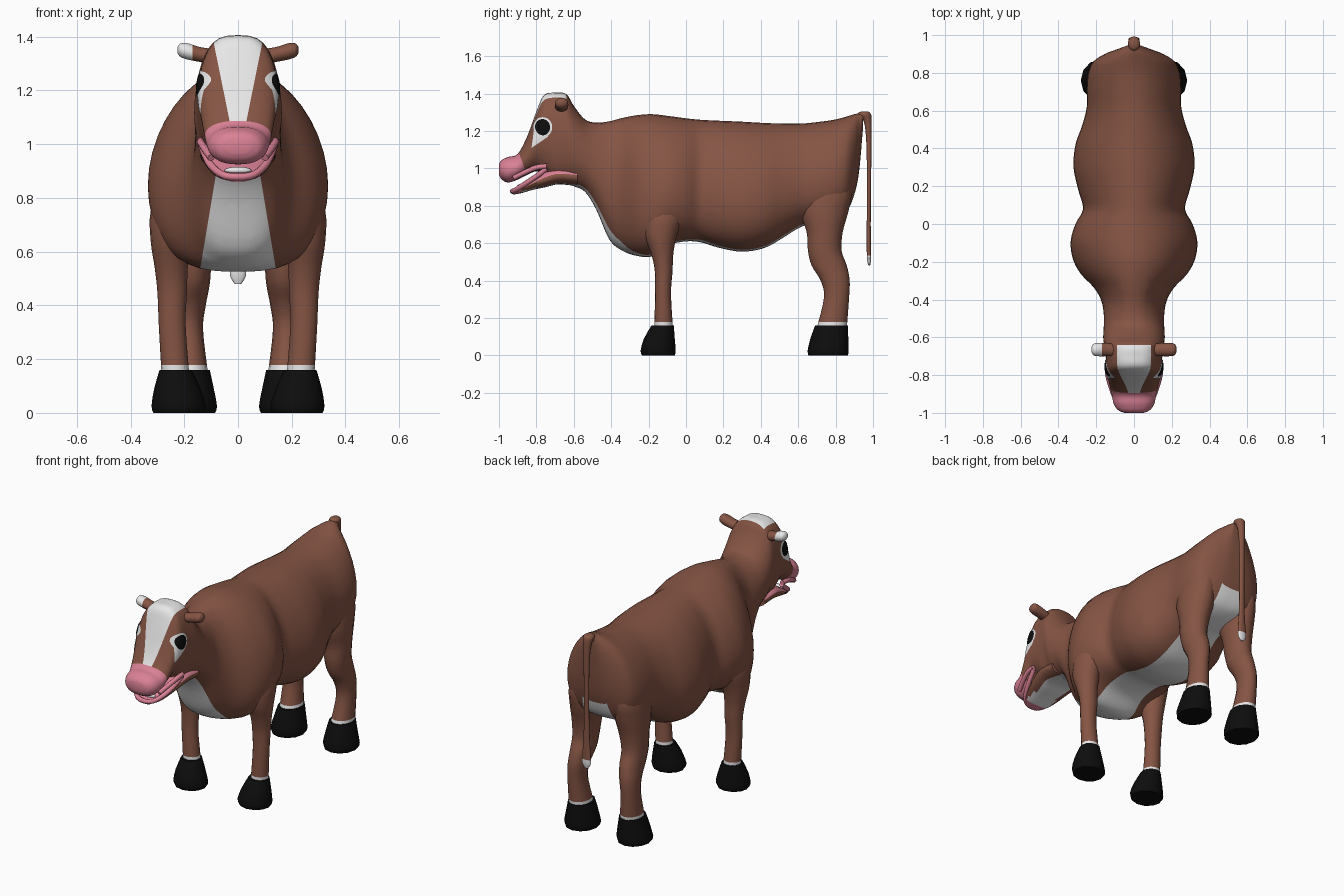
import bpy, bmesh, math
from mathutils import Vector
from mathutils.bvhtree import BVHTree

if "Cube" in bpy.data.objects:
    bpy.data.objects.remove(bpy.data.objects["Cube"])


def material(name, rgb):
    m = bpy.data.materials.new(name)
    m.diffuse_color = (*rgb, 1)
    m.use_nodes = True
    m.node_tree.nodes["Principled BSDF"].inputs["Base Color"].default_value = m.diffuse_color
    return m


BROWN, WHITE, BLACK, PINK, DEEP = range(5)
MATS = [material("brown_hide", (0.235, 0.09, 0.058)), material("white_hide", (0.8, 0.8, 0.8)),
        material("black_hoof", (0.004, 0.004, 0.004)), material("pink_skin", (0.70, 0.22, 0.30)),
        material("deep_pink", (0.45, 0.11, 0.16))]


def finish(name, bm, rule, angle=40):
    """Turn a bmesh into a smooth object, colouring faces by rule(centre, normal)."""
    bmesh.ops.recalc_face_normals(bm, faces=bm.faces)
    bm.normal_update()
    for f in bm.faces:
        f.material_index = rule(f.calc_center_median(), f.normal)
    me = bpy.data.meshes.new(name)
    bm.to_mesh(me)
    bm.free()
    for m in MATS:
        me.materials.append(m)
    ob = bpy.data.objects.new(name, me)
    bpy.context.collection.objects.link(ob)
    bpy.ops.object.select_all(action='DESELECT')
    ob.select_set(True)
    bpy.context.view_layer.objects.active = ob
    bpy.ops.object.shade_smooth_by_angle(angle=math.radians(angle))


def smooth_rows(rows, n):
    """Catmull-Rom interpolation between stations."""
    out = []
    for i in range(len(rows) - 1):
        p0, p1, p2, p3 = rows[max(i - 1, 0)], rows[i], rows[i + 1], rows[min(i + 2, len(rows) - 1)]
        for k in range(n):
            t = k / n
            out.append([0.5 * (2 * b + (c - a) * t + (2 * a - 5 * b + 4 * c - d) * t * t
                               + (3 * b - a - 3 * c + d) * t ** 3)
                        for a, b, c, d in zip(p0, p1, p2, p3)])
    out.append(list(rows[-1]))
    return out


def skin_loops(loops):
    """Bridge rings of points and cap both ends."""
    bm = bmesh.new()
    loops = [[bm.verts.new(p) for p in loop] for loop in loops]
    for a, b in zip(loops, loops[1:]):
        for k in range(len(a)):
            bm.faces.new((a[k - 1], a[k], b[k], b[k - 1]))
    bm.faces.new(loops[0])
    bm.faces.new(loops[-1])
    return bm


def loft(rows, ring, sides, n=4):
    return skin_loops([[ring(r, 2 * math.pi * k / sides) for k in range(sides)] for r in smooth_rows(rows, n)])


def ramp(v, a, b):
    return min(1, max(0, (v - a) / (b - a)))


def ring_y(r, a):
    """Section across y (y, bottom, top, half width): boxy head, pear-shaped trunk."""
    y, z0, z1, w = r
    pear = 1 + .4 * ramp(y, -.54, -.26)
    square = .8 + .2 * ramp(y, -.60, -.34) - .18 * max(0, 1 - abs(y + .7) / .1)
    s = math.sin(a)
    x = w * math.copysign(abs(s) ** square, s)
    return (x, y, z0 + (z1 - z0) * max(0, (1 - math.cos(a)) / 2) ** pear)


def ring_z(r, a):
    """Section across z: z, y front, y back, x inner, x outer."""
    z, y0, y1, x0, x1 = r
    return ((x0 + x1) / 2 + (x1 - x0) / 2 * math.cos(a), (y0 + y1) / 2 + (y1 - y0) / 2 * math.sin(a), z)


def cut(bm, co, no):
    bmesh.ops.bisect_plane(bm, geom=bm.verts[:] + bm.edges[:] + bm.faces[:], plane_co=co, plane_no=no)


# Head and neck stations, then trunk stations, joined in one skin
head = [(-1.0, .965, 1.025, .05), (-.985, .94, 1.045, .085), (-.95, .925, 1.062, .108), (-.90, .94, 1.078, .118),
        (-.85, .965, 1.17, .13), (-.80, .985, 1.305, .143), (-.76, .97, 1.392, .148), (-.70, .93, 1.405, .15),
        (-.64, .92, 1.398, .158), (-.60, .905, 1.335, .163), (-.54, .875, 1.262, .16), (-.48, .78, 1.245, .16)]
trunk = [(-.41, .62, 1.252, .172), (-.34, .56, 1.27, .21), (-.26, .532, 1.285, .285), (-.18, .53, 1.29, .325),
         (-.09, .59, 1.28, .335), (0, .61, 1.268, .31), (.08, .605, 1.26, .27), (.18, .575, 1.255, .295),
         (.30, .555, 1.25, .32), (.42, .575, 1.243, .31), (.52, .63, 1.24, .275), (.62, .69, 1.24, .25),
         (.72, .71, 1.25, .25), (.80, .73, 1.262, .242), (.86, .77, 1.278, .215), (.90, .86, 1.29, .155),
         (.925, .98, 1.295, .09), (.945, 1.2, 1.30, .035)]
bm = loft(head + trunk, ring_y, 40)


def blaze(z):
    return .03 + (z - 1.08) * .203


def bib(z):
    return .08 - (z - .9) * .167


# Cut the hide along the edges of its markings
for s in (-1, 1):
    cut(bm, (s * .03, 0, 1.08), (s, 0, -.203))
    cut(bm, (s * .08, 0, .9), (s, 0, .167))
muzzle_co, muzzle_no = Vector((0, -.89, 1.075)), Vector((0, 1, .35))
cut(bm, muzzle_co, muzzle_no)
cut(bm, (0, -.64, 0), (0, 1, 0))


def body_colour(c, n):
    if (c - muzzle_co).dot(muzzle_no) < 0:
        return PINK
    if c.y < -.64 and c.z > 1.07 and abs(c.x) < blaze(c.z):
        return WHITE
    if abs(c.x) < bib(c.z) and c.z < (.93 if c.y < 0 else .86) and n.z < .3:
        return WHITE
    return BROWN


bmesh.ops.recalc_face_normals(bm, faces=bm.faces)
skin = BVHTree.FromBMesh(bm)
finish("body", bm, body_colour)

# Lower jaw: pink inside the mouth, pale under the chin
jaw = [(-.58, .905, 1.0, .14), (-.68, .915, 1.005, .14), (-.75, .90, .985, .13),
       (-.82, .885, .942, .112), (-.88, .868, .905, .085), (-.925, .86, .885, .045)]
finish("lower_jaw", loft(jaw, ring_y, 24),
       lambda c, n: PINK if n.z > .5 or c.y < -.88 else WHITE if n.z < -.6 and abs(c.x) < .08 else BROWN)


def tube(name, pts, radius, colour):
    """Round strip along a smoothed path of points."""
    path = [Vector(p) for p in smooth_rows(pts, 4)]
    loops = []
    for i, p in enumerate(path):
        t = (path[min(i + 1, len(path) - 1)] - path[max(i - 1, 0)]).normalized()
        u = t.cross(Vector((0, 0, 1))).normalized()
        v = u.cross(t)
        loops.append([p + radius * (u * math.cos(k * math.pi / 4) + v * math.sin(k * math.pi / 4))
                      for k in range(8)])
    finish(name, skin_loops(loops), lambda c, n: colour, 60)


def blob(name, loc, scale, colour):
    bm = bmesh.new()
    bmesh.ops.create_uvsphere(bm, u_segments=20, v_segments=12, radius=1)
    bmesh.ops.scale(bm, vec=scale, verts=bm.verts)
    bmesh.ops.translate(bm, vec=loc, verts=bm.verts)
    finish(name, bm, lambda c, n: colour, 60)


# Lower lip and teeth
half = [(.137, -.745, 1.0), (.122, -.80, .958), (.098, -.86, .918), (.055, -.912, .885)]
tube("lower_lip", half + [(0, -.928, .878)] + [(-x, y, z) for x, y, z in half[::-1]], .014, PINK)
blob("teeth", (0, -.885, .902), (.05, .02, .014), WHITE)


def plate(name, outline, s, lift, bulge, colour):
    """Thin patch dropped sideways onto the head from a (y, z) outline."""
    n = len(outline)
    cy, cz = sum(p[0] for p in outline) / n, sum(p[1] for p in outline) / n
    bm = bmesh.new()

    def drop(y, z, t):
        hit, nor, _, _ = skin.ray_cast(Vector((s, y, z)), Vector((-s, 0, 0)))
        return bm.verts.new(hit + nor * (lift + bulge * (1 - t * t)))

    loops = [[drop(cy + (y - cy) * t, cz + (z - cz) * t, t) for y, z in outline]
             for t in (.2, .4, .6, .8, 1)]
    bm.faces.new(loops[0])
    for a, b in zip(loops, loops[1:]):
        for k in range(n):
            bm.faces.new((a[k - 1], a[k], b[k], b[k - 1]))
    finish(name, bm, lambda c, m: colour, 60)


def oval(y, z, ry, rz):
    return [(y + ry * math.cos(k * math.pi / 12), z + rz * math.sin(k * math.pi / 12)) for k in range(24)]


def densify(pts, n=6):
    return [(a[0] + (b[0] - a[0]) * k / n, a[1] + (b[1] - a[1]) * k / n)
            for a, b in zip(pts, pts[1:] + pts[:1]) for k in range(n)]


# Parts that repeat left and right
front_leg = [(.85, -.22, .0, .14, .28), (.75, -.235, -.01, .14, .325), (.64, -.22, -.05, .175, .325),
             (.54, -.185, -.068, .187, .31), (.45, -.167, -.072, .19, .30),
             (.33, -.165, -.08, .195, .295), (.15, -.17, -.07, .182, .285)]
hind_leg = [(1.0, .66, .85, .08, .20), (.88, .62, .885, .07, .238), (.77, .61, .868, .06, .248),
            (.66, .645, .838, .08, .245), (.56, .652, .832, .098, .24), (.48, .672, .86, .105, .235),
            (.40, .72, .875, .12, .235), (.31, .738, .872, .13, .235), (.15, .70, .86, .112, .24)]
front_hoof = [(.16, -.185, -.065, .172, .292), (.09, -.225, -.06, .14, .312), (.025, -.243, -.055, .12, .322),
              (0, -.235, -.06, .128, .315)]
hind_hoof = [(.16, .69, .865, .105, .247), (.09, .665, .868, .09, .265), (.025, .65, .87, .078, .282),
             (0, .655, .865, .085, .275)]
# Ear stations run outward: x, z bottom, z top, y front, y back
ear = [(.09, 1.295, 1.355, -.70, -.64), (.14, 1.305, 1.362, -.70, -.63), (.19, 1.315, 1.377, -.70, -.63),
       (.215, 1.325, 1.375, -.695, -.635), (.226, 1.34, 1.36, -.675, -.655)]

for s, side in ((1, "left"), (-1, "right")):
    def mirrored(r, a):
        x, y, z = ring_z(r, a)
        return (s * x, y, z)

    def ear_ring(r, a):
        x, z0, z1, y0, y1 = r
        return (s * x, (y0 + y1) / 2 + (y1 - y0) / 2 * math.cos(a), (z0 + z1) / 2 + (z1 - z0) / 2 * math.sin(a))

    # Legs with a white band above each hoof
    for name, leg, hoof in (("front", front_leg, front_hoof), ("hind", hind_leg, hind_hoof)):
        bm = loft(leg, mirrored, 16)
        cut(bm, (0, 0, .178), (0, 0, 1))
        finish(f"{name}_leg_{side}", bm, lambda c, n: WHITE if c.z < .178 else BROWN)
        finish(f"{name}_hoof_{side}", loft(hoof, mirrored, 12, 2), lambda c, n: BLACK, 45)
    # Ears, one with a white tip
    bm = loft(ear, ear_ring, 14)
    cut(bm, (s * .17, 0, 0), (1, 0, 0))
    finish("ear_" + side, bm, lambda c, n: WHITE if c.x < -.17 else BROWN, 60)
    # Eyes, nostrils and upper lip
    plate("eye_patch_" + side, densify([(-.825, 1.11), (-.738, 1.17), (-.73, 1.21), (-.81, 1.21)]),
          s, .003, 0, WHITE)
    plate("eye_rim_" + side, oval(-.765, 1.22, .05, .053), s, .004, 0, WHITE)
    plate("eye_" + side, oval(-.765, 1.22, .038, .043), s, .006, .004, BLACK)
    blob("nostril_" + side, (s * .052, -.972, .988), (.024, .02, .034), DEEP)
    tube("upper_lip_" + side, [(s * .14, -.745, 1.012), (s * .138, -.80, 1.005),
                               (s * .122, -.86, .98), (s * .10, -.92, .95)], .014, PINK)

# Tail with a white tip
tail = [(1.305, .935, .975, -.015, .015), (1.29, .918, .99, -.032, .032), (1.25, .95, .993, -.026, .026),
        (1.15, .963, .993, -.019, .019), (.95, .967, .99, -.016, .016), (.70, .966, .988, -.019, .019),
        (.56, .966, .99, -.028, .028), (.51, .968, .99, -.029, .029), (.48, .975, .984, -.012, .012)]
bm = loft(tail, ring_z, 14)
cut(bm, (0, 0, .535), (0, 0, 1))
finish("tail", bm, lambda c, n: WHITE if c.z < .535 else BROWN, 60)
